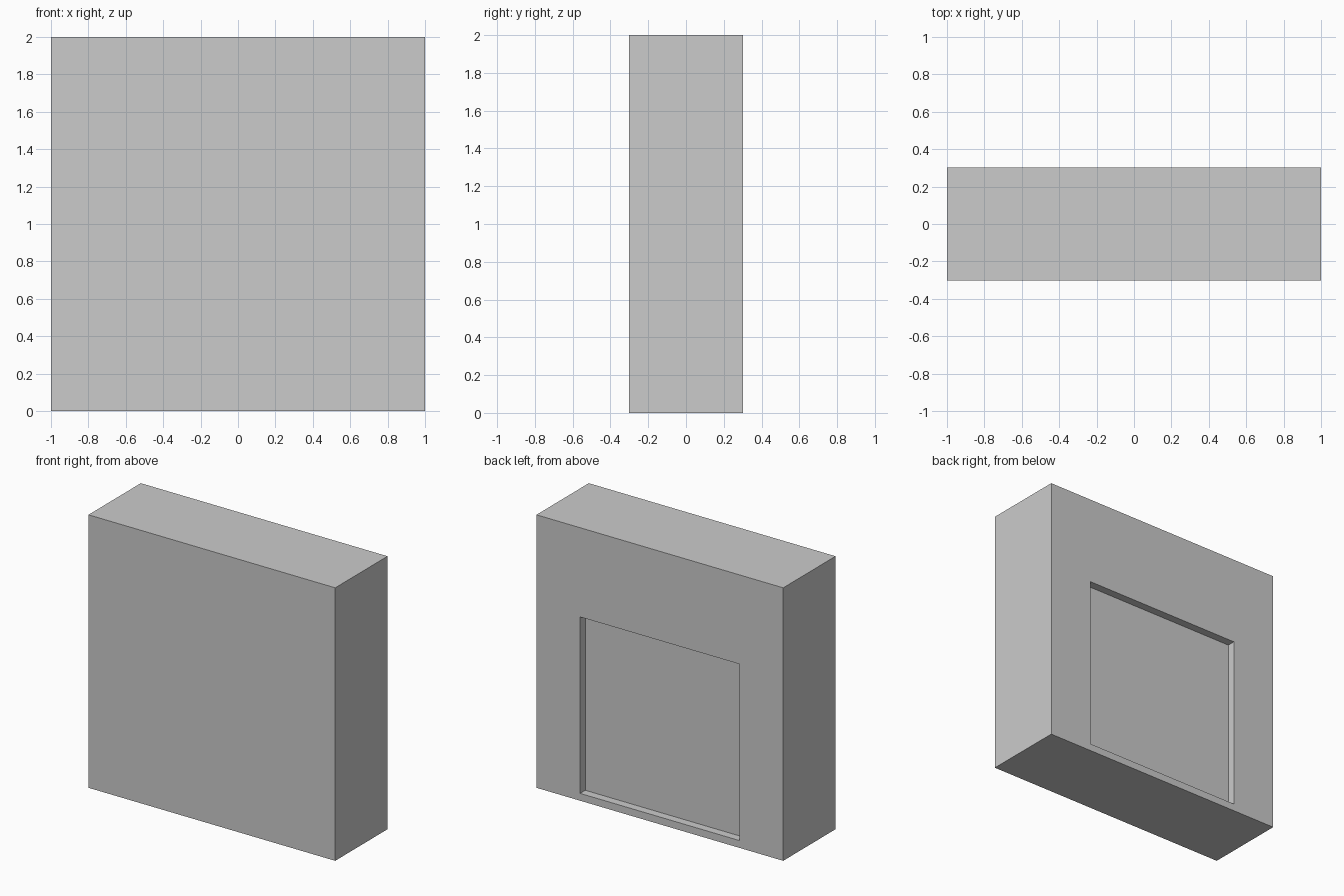
import bpy
import bmesh
from mathutils import Vector

if "Cube" in bpy.data.objects:
    bpy.data.objects.remove(bpy.data.objects["Cube"])

W, D, H = 2.0, 0.606, 2.0      # slab size
RECESS, DEPTH = 1.0, 0.06      # square pocket in the back face
RECESS_Z = 0.7                 # pocket centre height

# Slab
bm = bmesh.new()
bmesh.ops.create_cube(bm, size=1)
bmesh.ops.scale(bm, vec=(W, D, H), verts=bm.verts)
bmesh.ops.translate(bm, vec=(0, 0, H / 2), verts=bm.verts)
bm.normal_update()

# Pocket: inset the back face, place the inner square, push it inwards
back = max(bm.faces, key=lambda f: f.normal.y)
bmesh.ops.inset_region(bm, faces=[back], thickness=(W - RECESS) / 2)
shift = RECESS_Z - back.calc_center_median().z
bmesh.ops.translate(bm, vec=(0, 0, shift), verts=back.verts)
bmesh.ops.inset_region(bm, faces=[back], thickness=0)
bmesh.ops.translate(bm, vec=Vector((0, -DEPTH, 0)), verts=back.verts)
bmesh.ops.recalc_face_normals(bm, faces=bm.faces)

mesh = bpy.data.meshes.new("recessed_block")
bm.to_mesh(mesh)
bm.free()
bpy.context.collection.objects.link(bpy.data.objects.new("recessed_block", mesh))
